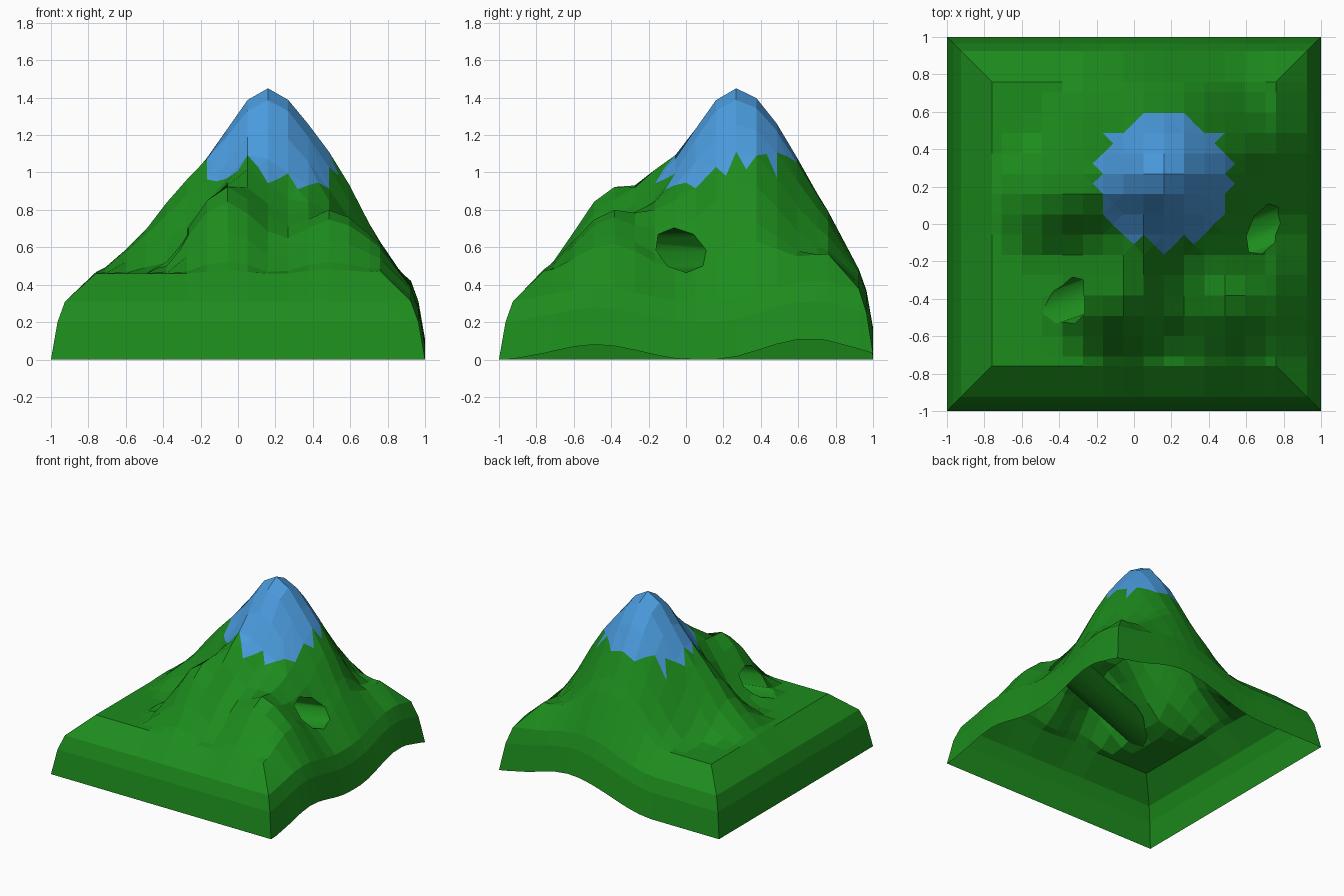
import bpy, bmesh, math
from mathutils import Vector

if "Cube" in bpy.data.objects:
    bpy.data.objects.remove(bpy.data.objects["Cube"])


def material(name, rgb):
    m = bpy.data.materials.new(name)
    m.diffuse_color = (*rgb, 1)
    m.use_nodes = True
    m.node_tree.nodes["Principled BSDF"].inputs["Base Color"].default_value = m.diffuse_color
    return m


green = material("grass green", (0.012, 0.262, 0.012))
blue = material("ice blue", (0.07, 0.33, 0.73))

PEAK = (0.16, 0.27)
# hills: x, y, radius, height
HILLS = [
    (*PEAK, 0.71, 0.99),         # main peak
    (-0.06, -0.38, 0.43, 0.46),  # front ridge
    (0.49, -0.38, 0.45, 0.34),   # right front ridge
    (-0.40, 0.13, 0.40, 0.26),   # left shoulder
    (0.62, 0.33, 0.34, 0.16),    # right shoulder
    (0.08, -0.11, 0.22, 0.08),   # step under the ice cap
    (0.58, -0.04, 0.25, 0.07),   # brow over right tunnel mouth
    (0.36, 1.00, 0.75, 0.17),    # swell of the back edge
    (1.00, 0.65, 0.50, 0.11),    # swells of the right edge
    (1.00, -0.48, 0.50, 0.08),
]
# rounded border: distance from edge, height
BORDER = [(0, 0), (0.035, 0.20), (0.075, 0.31), (0.24, 0.46), (2, 0.46)]


def height(x, y):
    d = min(1 - abs(x), 1 - abs(y))
    z = 0.46
    for (d0, z0), (d1, z1) in zip(BORDER, BORDER[1:]):
        if d0 <= d <= d1:
            z = z0 + (z1 - z0) * (d - d0) / (d1 - d0)
            break
    for hx, hy, r, h in HILLS:
        t = max(0, 1 - math.hypot(x - hx, y - hy) / r)
        z += h * t * t * (3 - 2 * t)
    return z


# terrain grid, finer at the rounded border
inner = [0.0515 + 0.1085 * k for k in range(-7, 7)]
coords = [-1, -0.965, -0.925, -0.76] + inner + [0.76, 0.925, 0.965, 1]
n = len(coords)
bm = bmesh.new()
grid = [[bm.verts.new((x, y, height(x, y))) for x in coords] for y in coords]
for j in range(n - 1):
    for i in range(n - 1):
        a, b = grid[j][i], grid[j][i + 1]
        c, d = grid[j + 1][i + 1], grid[j + 1][i]
        mx, my = (a.co.x + c.co.x) / 2, (a.co.y + c.co.y) / 2
        if min(abs(mx), abs(my)) > 0.76:      # mitred corners
            if mx * my > 0:
                bm.faces.new((a, b, c)), bm.faces.new((a, c, d))
            else:
                bm.faces.new((a, b, d)), bm.faces.new((b, c, d))
        else:
            bm.faces.new((a, b, c, d))


def cap_distance(f):
    c = f.calc_center_median()
    return math.hypot(c.x - PEAK[0], c.y - PEAK[1] + 0.03)


# ice cap with a toothed lower edge
bmesh.ops.poke(bm, faces=[f for f in bm.faces if 0.30 < cap_distance(f) < 0.40])
for f in bm.faces:
    f.material_index = 1 if cap_distance(f) < 0.355 else 0

# temporary skirt and floor close the shell for the tunnel cut
rim = [e for e in bm.edges if e.is_boundary]
ext = bmesh.ops.extrude_edge_only(bm, edges=rim)["geom"]
for v in [g for g in ext if isinstance(g, bmesh.types.BMVert)]:
    v.co.z = -0.5
bmesh.ops.contextual_create(bm, geom=[g for g in ext if isinstance(g, bmesh.types.BMEdge)])
bmesh.ops.recalc_face_normals(bm, faces=bm.faces)
mesh = bpy.data.meshes.new("mountain")
bm.to_mesh(mesh)
bm.free()
mesh.materials.append(green)
mesh.materials.append(blue)
mountain = bpy.data.objects.new("mountain", mesh)
bpy.context.collection.objects.link(mountain)

# tunnel through the hill
start, end = Vector((-0.62, -0.52, 0.58)), Vector((0.88, 0.04, 0.585))
axis = end - start
bpy.ops.mesh.primitive_cylinder_add(vertices=8, radius=0.12, depth=axis.length,
                                    location=(start + end) / 2,
                                    rotation=axis.to_track_quat('Z', 'Y').to_euler())
bpy.ops.object.shade_smooth()
cutter = bpy.context.object
cutter.name = "tunnel_cutter"
cutter.hide_render = True
cutter.data.materials.append(green)
mod = mountain.modifiers.new("tunnel", 'BOOLEAN')
mod.operation = 'DIFFERENCE'
mod.solver = 'EXACT'
mod.object = cutter
bpy.context.view_layer.objects.active = mountain
bpy.ops.object.modifier_apply(modifier=mod.name)
bpy.data.objects.remove(cutter, do_unlink=True)

# remove skirt and floor, leaving the hollow shell
bm = bmesh.new()
bm.from_mesh(mountain.data)
bmesh.ops.delete(bm, geom=[v for v in bm.verts if v.co.z < -0.4], context='VERTS')
bm.to_mesh(mountain.data)
bm.free()
